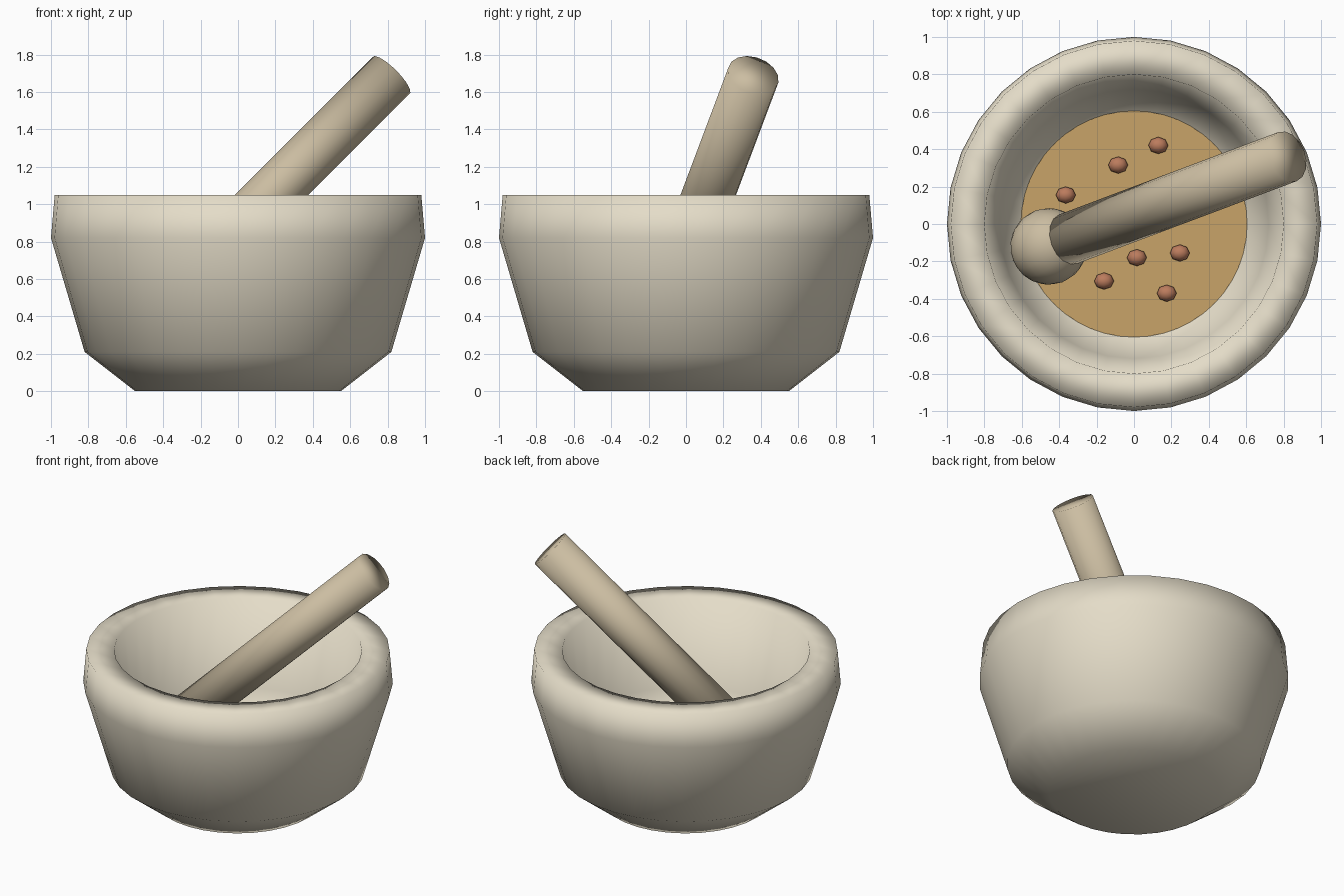
import bpy
import bmesh
from math import cos, sin, tau
from mathutils import Matrix, Vector

cube = bpy.data.objects.get("Cube")
if cube:
    bpy.data.objects.remove(cube, do_unlink=True)


def make_material(name, color):
    mat = bpy.data.materials.new(name)
    mat.use_nodes = True
    rgba = (*color, 1.0)
    mat.diffuse_color = rgba
    mat.node_tree.nodes["Principled BSDF"].inputs["Base Color"].default_value = rgba
    return mat


def finish(bm, name, mat, smooth=True):
    bmesh.ops.recalc_face_normals(bm, faces=bm.faces)
    mesh = bpy.data.meshes.new(name)
    bm.to_mesh(mesh)
    bm.free()
    mesh.materials.append(mat)
    for poly in mesh.polygons:
        poly.use_smooth = smooth
    obj = bpy.data.objects.new(name, mesh)
    bpy.context.collection.objects.link(obj)
    return obj


def lathe(name, profile, segments, mat):
    """Spin a (radius, height) profile around z, capping both ends."""
    bm = bmesh.new()
    rings = []
    for r, z in profile:
        angles = [tau * i / segments for i in range(segments)]
        rings.append([bm.verts.new((r * cos(a), r * sin(a), z)) for a in angles])
    for low, high in zip(rings, rings[1:]):
        for i in range(segments):
            j = (i + 1) % segments
            bm.faces.new((low[i], low[j], high[j], high[i]))
    bm.faces.new(rings[0])
    bm.faces.new(rings[-1])
    return finish(bm, name, mat)


stone = make_material("pale_stone", (0.78, 0.72, 0.58))
pestle_stone = make_material("pestle_stone", (0.60, 0.51, 0.36))
powder = make_material("ground_spice", (0.58, 0.37, 0.14))
seed = make_material("seed", (0.50, 0.20, 0.11))

# Bowl: outer wall, flat rim, curved inner wall and floor
lathe("mortar_bowl", [(0.55, 0), (0.82, 0.21), (1.0, 0.82), (0.98, 1.05),
                      (0.80, 1.05), (0.72, 0.45), (0.55, 0.20)], 32, stone)

# Layer of ground spice in the bowl
SPICE_TOP = 0.29
bm = bmesh.new()
bmesh.ops.create_cone(bm, cap_ends=True, segments=48, radius1=0.605, radius2=0.605,
                      depth=0.04, matrix=Matrix.Translation((0, 0, SPICE_TOP - 0.02)))
finish(bm, "spice_layer", powder, smooth=False)

# Pestle: leaning handle with a round grinding head
handle_low = Vector((-0.35, -0.08, 0.52))
handle_high = Vector((0.82, 0.36, 1.69))
axis = handle_high - handle_low
tilt = axis.to_track_quat("Z", "Y").to_matrix().to_4x4()

bm = bmesh.new()
bmesh.ops.create_cone(bm, cap_ends=True, segments=16, radius1=0.14, radius2=0.14,
                      depth=axis.length,
                      matrix=Matrix.Translation((handle_low + handle_high) / 2) @ tilt)
finish(bm, "pestle_handle", pestle_stone)

bm = bmesh.new()
head = handle_low - axis.normalized() * 0.155
bmesh.ops.create_uvsphere(bm, u_segments=20, v_segments=14, radius=0.205,
                          matrix=Matrix.Translation(head) @ tilt)
finish(bm, "pestle_head", pestle_stone)

# Seeds scattered on the spice
seed_spots = [(0.13, 0.42), (-0.085, 0.315), (-0.365, 0.155), (0.015, -0.18),
              (0.245, -0.155), (-0.16, -0.305), (0.175, -0.37)]
for number, (x, y) in enumerate(seed_spots, 1):
    bm = bmesh.new()
    bmesh.ops.create_uvsphere(bm, u_segments=8, v_segments=6, radius=0.053,
                              matrix=Matrix.Translation((x, y, SPICE_TOP + 0.015))
                              @ Matrix.Diagonal((1, 0.85, 0.8, 1)))
    finish(bm, f"seed_{number}", seed)
